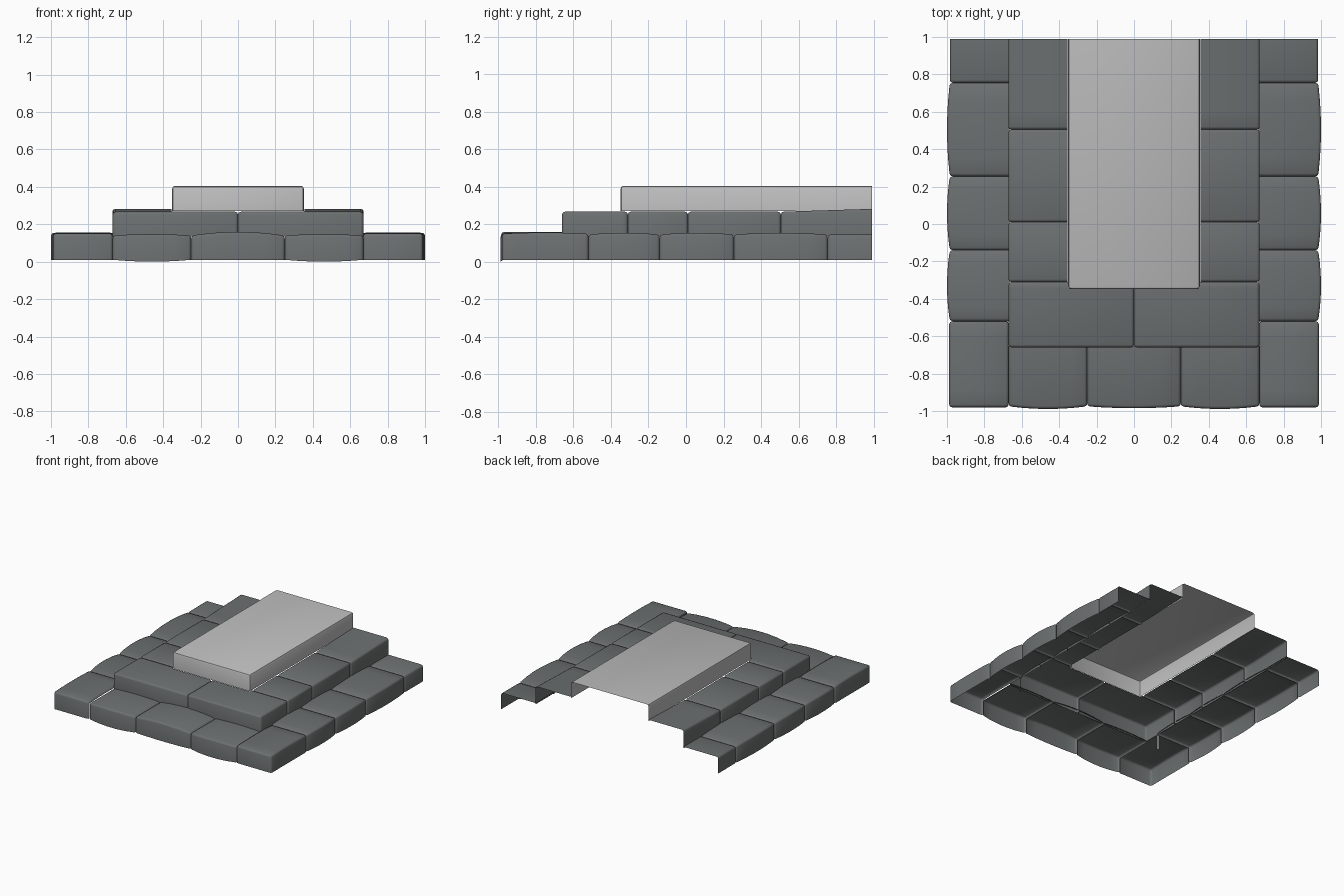
import bpy, bmesh
from math import radians
from mathutils import Vector

cube = bpy.data.objects.get("Cube")
if cube:
    bpy.data.objects.remove(cube)


def material(name, rgb):
    m = bpy.data.materials.new(name)
    m.use_nodes = True
    m.diffuse_color = (*rgb, 1)
    bsdf = m.node_tree.nodes["Principled BSDF"]
    bsdf.inputs["Base Color"].default_value = (*rgb, 1)
    bsdf.inputs["Roughness"].default_value = 0.8
    return m


DARK = material("dark stone", (0.15, 0.162, 0.162))
PALE = material("pale stone", (0.52, 0.52, 0.52))
DIRS = {a + s: Vector([(1 if s == "+" else -1) * (a == b) for b in "xyz"])
        for a in "xyz" for s in "+-"}


def facing(bm, keys):
    return [f for f in bm.faces if any(f.normal.dot(DIRS[k]) > 0.95 for k in keys)]


def block(name, lo, hi, mat, along="x", open_sides=(), grooves=(), outer=None,
          crown=0, push=0, sag=0, rise=0, bevel=0.015, notch=False, smooth=80):
    """Bottomless stone shell; grooves are joints closed only by a rounded lip."""
    lo, hi = Vector(lo), Vector(hi)
    mid, half = (lo + hi) / 2, (hi - lo) / 2
    bm = bmesh.new()
    bmesh.ops.create_cube(bm, size=2)
    for v in bm.verts:
        v.co = Vector([mid[i] + v.co[i] * half[i] for i in range(3)])
    bm.normal_update()
    bmesh.ops.delete(bm, geom=facing(bm, ["z-", *open_sides]), context="FACES")

    # Swell the stone along its length
    axis = "xyz".index(along)
    if crown or push or sag or rise:
        for k in (-0.6, -0.2, 0.2, 0.6):
            cut = mid.copy()
            cut[axis] += k * half[axis]
            bmesh.ops.bisect_plane(bm, geom=bm.verts[:] + bm.edges[:] + bm.faces[:],
                                   plane_co=cut, plane_no=DIRS[along + "+"])
        for v in bm.verts:
            t = (v.co[axis] - mid[axis]) / half[axis]
            swell = 1 - t * t
            out = bool(outer) and (v.co - mid).dot(DIRS[outer]) > 0.9 * half["xyz".index(outer[0])]
            if v.co.z > mid.z:
                v.co.z += crown * swell + rise * (t + 1) / 2
            elif out:
                v.co.z -= sag * swell
            if out:
                v.co += DIRS[outer] * push * swell

    # Round the edges, then open the joints
    bm.normal_update()
    edges = [e for e in bm.edges if len(e.link_faces) == 2 and e.calc_face_angle() > 0.8]
    bmesh.ops.bevel(bm, geom=edges, offset=bevel, segments=2, profile=0.5, affect="EDGES")
    bm.normal_update()
    bmesh.ops.delete(bm, geom=facing(bm, grooves), context="FACES")

    # Trim away the part beneath the slab
    if notch:
        for co, no in (((0, -0.345, 0), "y+"), ((0.35, 0, 0), "x+"), ((-0.35, 0, 0), "x+")):
            bmesh.ops.bisect_plane(bm, geom=bm.verts[:] + bm.edges[:] + bm.faces[:],
                                   plane_co=co, plane_no=DIRS[no])
        hidden = [f for f in bm.faces
                  if abs(f.calc_center_median().x) < 0.35 and f.calc_center_median().y > -0.345]
        bmesh.ops.delete(bm, geom=hidden, context="FACES")

    mesh = bpy.data.meshes.new(name)
    bm.to_mesh(mesh)
    bm.free()
    mesh.materials.append(mat)
    obj = bpy.data.objects.new(name, mesh)
    bpy.context.collection.objects.link(obj)
    bpy.ops.object.select_all(action="DESELECT")
    obj.select_set(True)
    bpy.context.view_layer.objects.active = obj
    bpy.ops.object.shade_smooth_by_angle(angle=radians(smooth))


def sided(side, name, x, y, z, open_sides=(), grooves=(), outer=None, **kw):
    """Place a block on the left (+1) or right (-1), flipping its x directions."""
    def flip(k):
        return k if side > 0 or k is None or k[0] != "x" else ("x-" if k == "x+" else "x+")
    xs = sorted((x[0] * side, x[1] * side))
    block(("left_" if side > 0 else "right_") + name, (xs[0], y[0], z[0]), (xs[1], y[1], z[1]),
          DARK, open_sides=[flip(k) for k in open_sides],
          grooves=[flip(k) for k in grooves], outer=flip(outer), **kw)


BACK = 0.99
for side in (1, -1):
    # Lower step: corner, front and flank stones
    sided(side, "lower_corner", (0.67, 0.988), (-0.98, -0.52), (0.01, 0.15),
          grooves=["x-", "y+"], along="y", crown=0.006)
    sided(side, "lower_front", (0.25, 0.67), (-0.975, -0.65), (0.01, 0.14),
          open_sides=["y+"], grooves=["x-", "x+"], outer="y-", crown=0.007, push=0.014, sag=0.01)
    joints = [-0.52, -0.14, 0.255, 0.755, BACK]
    for i, (y0, y1) in enumerate(zip(joints, joints[1:])):
        last = y1 == BACK
        sided(side, f"lower_flank_{i + 1}", (0.665, 0.985), (y0, y1), (0.01, 0.145),
              open_sides=["x-", "y+"] if last else ["x-"],
              grooves=["y-"] if last else ["y-", "y+"], outer="x+", along="y",
              crown=0 if last else 0.01, push=0 if last else 0.015)

    # Upper step: front pair and flank stones
    sided(side, "upper_front", (0, 0.67), (-0.66, -0.31), (0.135, 0.267),
          grooves=["x-", "y+"], notch=True)
    joints = [-0.31, 0.01, 0.505, BACK]
    for i, (y0, y1) in enumerate(zip(joints, joints[1:])):
        last = y1 == BACK
        sided(side, f"upper_flank_{i + 1}", (0.355, 0.672), (y0, y1), (0.135, 0.267),
              open_sides=["x-", "y+"] if last else ["x-"],
              grooves=["y-"] if last else ["y-", "y+"], outer="x+", along="y",
              rise=0.015 if last else 0)

# Middle stone of the lower front
block("lower_front_middle", (-0.25, -0.975, 0.01), (0.25, -0.65, 0.14), DARK,
      open_sides=["y+"], grooves=["x-", "x+"], outer="y-", crown=0.02, push=0.01)

# Pale slab on top
block("top_slab", (-0.352, -0.348, 0.27), (0.352, BACK, 0.405), PALE,
      open_sides=["y+"], bevel=0.015, smooth=30)
